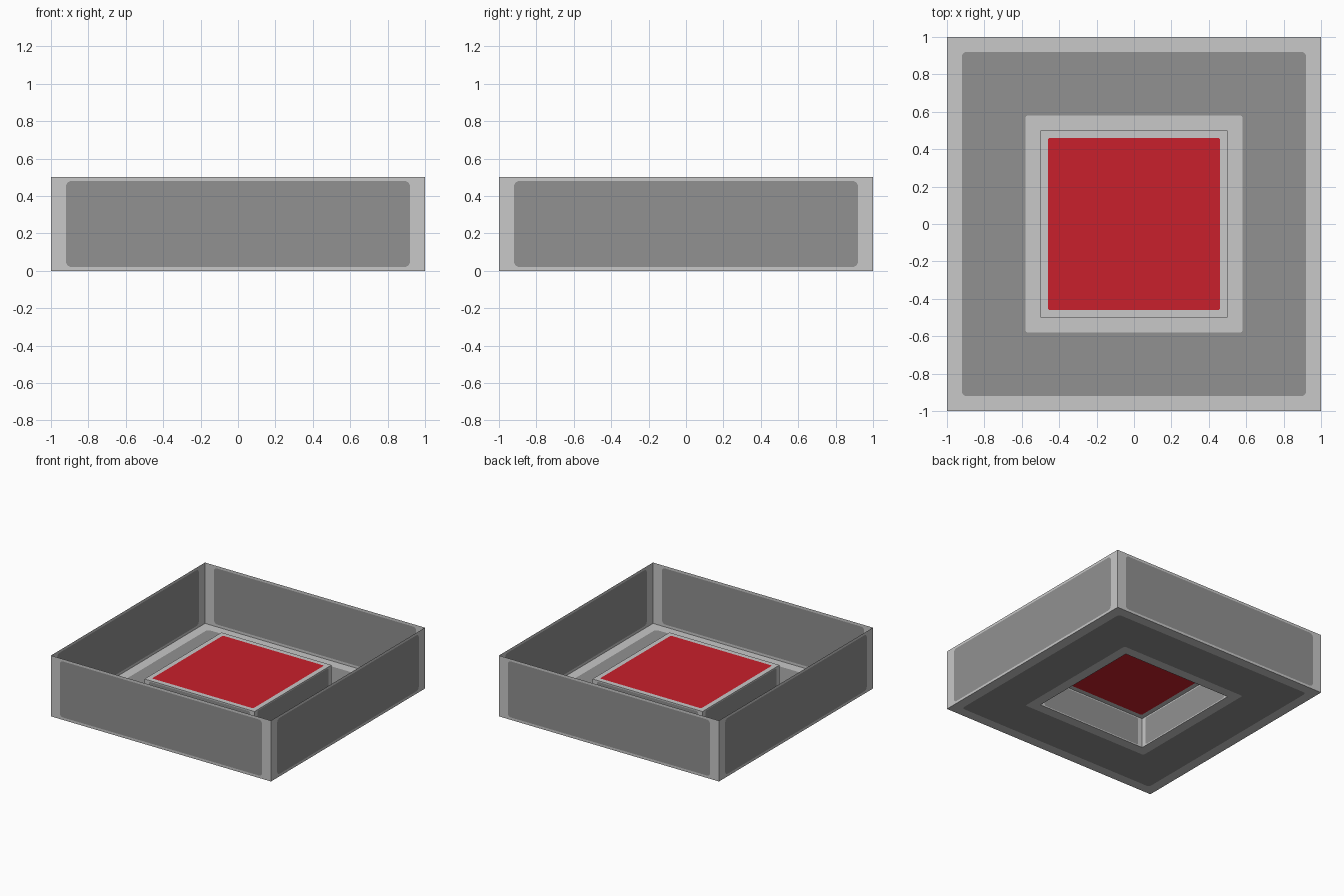
import bpy, bmesh, math
from mathutils import Vector, Matrix

if "Cube" in bpy.data.objects:
    bpy.data.objects.remove(bpy.data.objects["Cube"])


def make_mat(name, col):
    m = bpy.data.materials.new(name)
    m.diffuse_color = (*col, 1)
    m.use_nodes = True
    m.node_tree.nodes["Principled BSDF"].inputs["Base Color"].default_value = m.diffuse_color
    return m


LIGHT = make_mat("light grey", (0.578, 0.578, 0.578))
DARK = make_mat("mid grey", (0.283, 0.283, 0.283))
RED = make_mat("red", (0.584, 0.0145, 0.025))
N = 5  # points per rounded corner


def rounded(hx, hy, r):
    """Rounded rectangle loop; r = 0 gives coincident corner points."""
    pts = []
    for k, (sx, sy) in enumerate([(1, 1), (-1, 1), (-1, -1), (1, -1)]):
        for i in range(N):
            a = math.pi / 2 * (k + i / (N - 1))
            pts.append(Vector((sx * (hx - r) + r * math.cos(a),
                               sy * (hy - r) + r * math.sin(a), 0)))
    return pts


def sheet(name, loops, bands, fill, matrix):
    """Flat sheet of nested loops; bands colour the rings, fill the centre."""
    bm = bmesh.new()
    mats = [LIGHT, DARK, RED]
    rings = [[bm.verts.new(p) for p in rounded(*l)] for l in loops]
    for (a, b), mat in zip(zip(rings, rings[1:]), bands):
        for i in range(len(a)):
            j = (i + 1) % len(a)
            f = bm.faces.new((a[i], a[j], b[j], b[i]))
            f.material_index = mats.index(mat)
    if fill:
        bm.faces.new(rings[-1]).material_index = mats.index(fill)
    bmesh.ops.remove_doubles(bm, verts=bm.verts, dist=1e-5)
    bm.normal_update()
    for f in bm.faces:
        if f.normal.z < 0:
            f.normal_flip()
    me = bpy.data.meshes.new(name)
    bm.to_mesh(me)
    bm.free()
    for m in mats:
        me.materials.append(m)
    ob = bpy.data.objects.new(name, me)
    ob.matrix_world = matrix
    bpy.context.collection.objects.link(ob)
    return ob


def walls(name, half, height):
    """Four upright sheets with a bordered panel, around a square."""
    for side, k in zip(("front", "right", "back", "left"), range(4)):
        m = (Matrix.Rotation(k * math.pi / 2, 4, 'Z')
             @ Matrix.Translation((0, -half, height / 2))
             @ Matrix.Rotation(math.pi / 2, 4, 'X'))
        sheet(f"{side}_{name}",
              [(half, height / 2, 0),
               (half * 0.92, height * 0.46, half * 0.03)],
              [LIGHT], DARK, m)


# Outer tray walls and raised centre walls
walls("outer_wall", 1.0, 0.5)
walls("inner_wall", 0.5, 0.25)

# Floor ring with a square hole
sheet("floor",
      [(1, 1, 0), (0.92, 0.92, 0.025), (0.58, 0.58, 0.012), (0.5, 0.5, 0)],
      [LIGHT, DARK, LIGHT], None, Matrix())

# Red raised centre top
sheet("centre_top", [(0.5, 0.5, 0), (0.46, 0.46, 0.012)], [LIGHT], RED,
      Matrix.Translation((0, 0, 0.25)))
